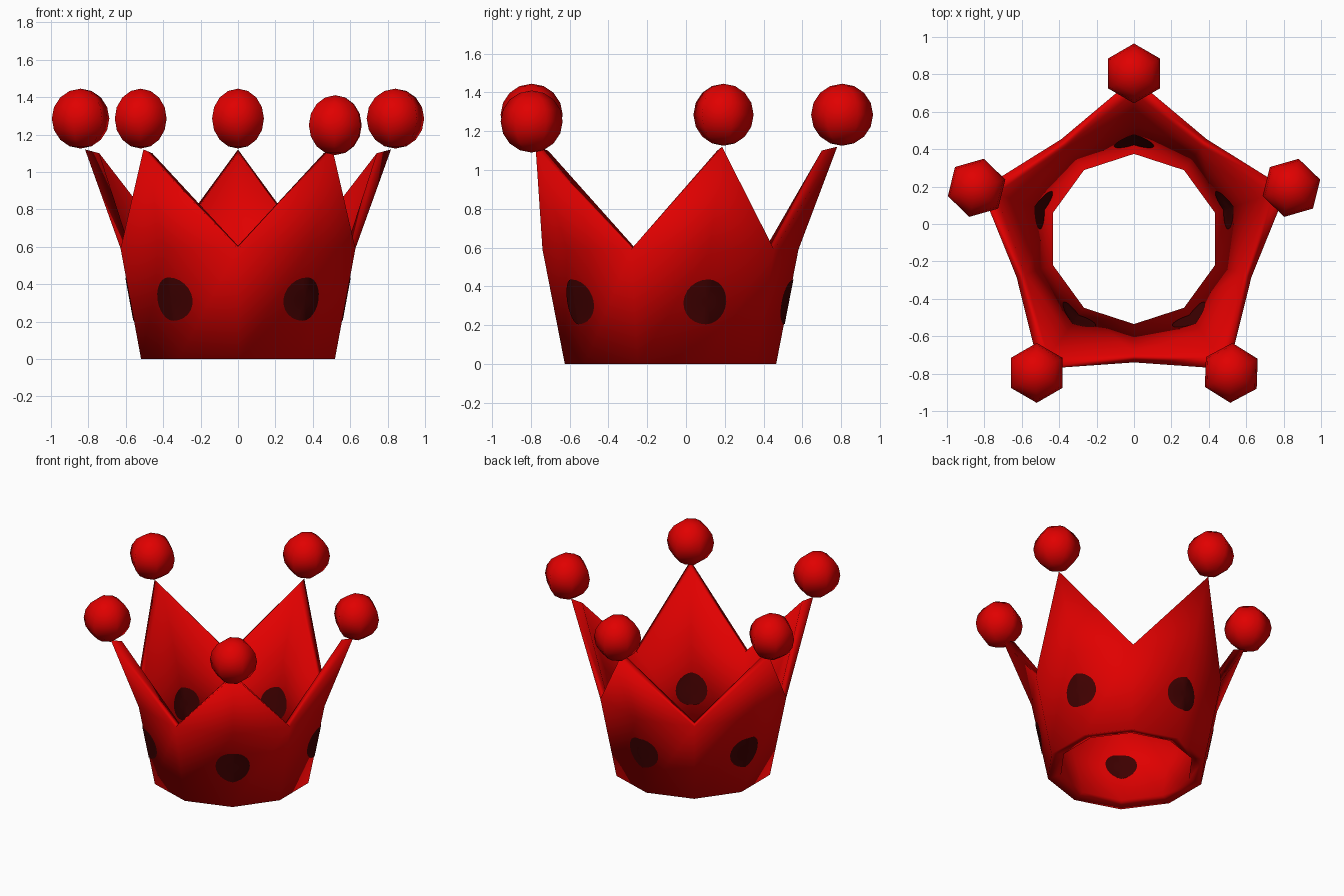
import bpy, bmesh, math
from mathutils import Vector

if "Cube" in bpy.data.objects:
    bpy.data.objects.remove(bpy.data.objects["Cube"])

CY = -0.08          # ring centre in y
T18 = math.tan(math.radians(18))


def material(name, rgb):
    m = bpy.data.materials.new(name)
    m.diffuse_color = (*rgb, 1)
    m.use_nodes = True
    m.node_tree.nodes["Principled BSDF"].inputs["Base Color"].default_value = m.diffuse_color
    return m


red = material("red", (0.75, 0.0, 0.0))
dark = material("dark_maroon", (0.05, 0.0, 0.0))


def finish(name, bm, mat):
    me = bpy.data.meshes.new(name)
    for f in bm.faces:
        f.smooth = True
    bm.to_mesh(me)
    bm.free()
    me.materials.append(mat)
    ob = bpy.data.objects.new(name, me)
    bpy.context.collection.objects.link(ob)
    return ob


def polar(r, deg, z):
    a = math.radians(deg)
    return Vector((r * math.cos(a), CY + r * math.sin(a), z))


# Crown wall: ten-sided flared ring; every second column rises to a point
OUTER = [(0.545, 0.0), (0.66, 0.59), (0.86, 1.12)]
INNER = [(0.455, 0.02), (0.612, 0.605), (0.78, 1.10)]
bm = bmesh.new()
cols = []
for k in range(10):
    n = 3 if k % 2 == 0 else 2
    cols.append([[bm.verts.new(polar(r, 90 + 36 * k, z)) for r, z in prof[:n]]
                 for prof in (OUTER, INNER)])
for k in range(10):
    a, b = cols[k], cols[(k + 1) % 10]
    for s in (0, 1):
        bm.faces.new((a[s][0], b[s][0], b[s][1], a[s][1]))
        tip = a[s][2] if k % 2 == 0 else b[s][2]
        bm.faces.new((a[s][1], b[s][1], tip))
    bm.faces.new((a[0][0], a[1][0], b[1][0], b[0][0]))          # bottom rim
    bm.faces.new((a[0][-1], b[0][-1], b[1][-1], a[1][-1]))      # sloping top rim
bmesh.ops.recalc_face_normals(bm, faces=bm.faces)
finish("crown_wall", bm, red)


# Round spots folded over the column edges, outside and inside
def spot(name, deg, prof, eps, radius):
    (r0, z0), (r1, z1) = prof[:2]
    radial = polar(1, deg, 0) - Vector((0, CY, 0))
    tangent = Vector((-radial.y, radial.x, 0))

    def place(u, z):
        r = r0 + (r1 - r0) * (z - z0) / (z1 - z0)
        return Vector((0, CY, z)) + radial * (r - abs(u) * T18 + eps) + tangent * u

    bm = bmesh.new()
    centre = bm.verts.new(place(0, 0.32))
    ring = []
    for i in range(24):
        t = 2 * math.pi * i / 24
        ring.append(bm.verts.new(place(radius * math.cos(t), 0.32 + radius * math.sin(t))))
    for i in range(24):
        f = [centre, ring[i], ring[(i + 1) % 24]]
        bm.faces.new(f if eps > 0 else f[::-1])
    finish(name, bm, dark)


for k in range(5):
    spot(f"outer_spot_{k}", 90 + 72 * k, OUTER, 0.004, 0.116)
    spot(f"inner_spot_{k}", 90 + 72 * k, INNER, -0.004, 0.107)

# Six-sided balls on the points: direction, twist, centre height
for i, (deg, twist, z) in enumerate([(90, 0, 1.285), (162, -14, 1.285), (234, 0, 1.285),
                                     (306, -2, 1.25), (18, -14, 1.285)]):
    bm = bmesh.new()
    bmesh.ops.create_uvsphere(bm, u_segments=6, v_segments=8, radius=0.16)
    ob = finish(f"point_ball_{i}", bm, red)
    ob.location = polar(0.885, deg, z)
    ob.rotation_euler.z = math.radians(twist)
